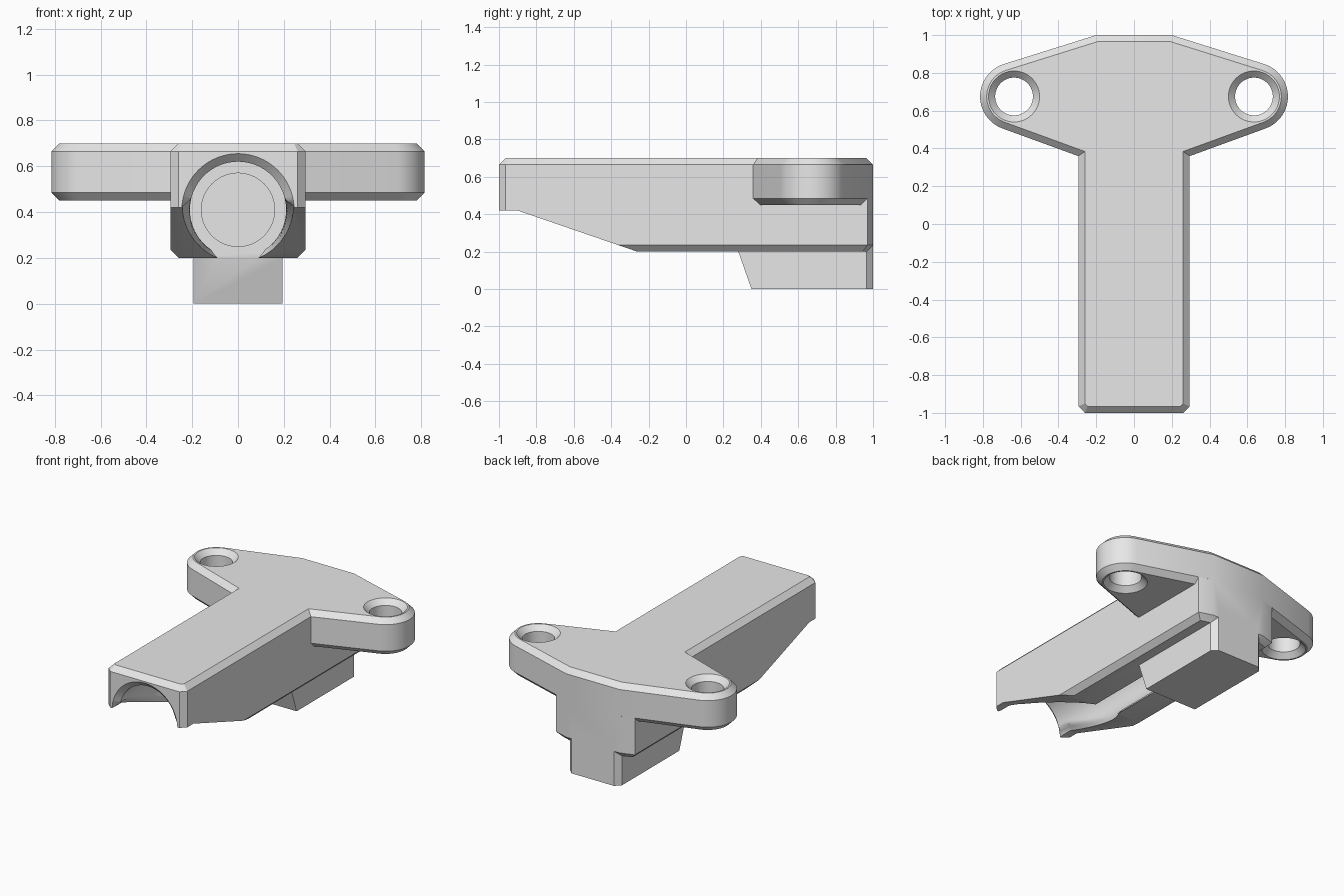
import bpy, bmesh, math
from mathutils import Vector

if "Cube" in bpy.data.objects:
    bpy.data.objects.remove(bpy.data.objects["Cube"])

C = 0.035  # chamfer used on nearly every edge

grey = bpy.data.materials.new("light_grey")
grey.diffuse_color = (0.8, 0.8, 0.8, 1)
grey.use_nodes = True
grey.node_tree.nodes["Principled BSDF"].inputs["Base Color"].default_value = grey.diffuse_color


def loft(name, rings):
    """Closed solid skinned through rings of equal point count."""
    bm = bmesh.new()
    loops = [[bm.verts.new(p) for p in r] for r in rings]
    n = len(loops[0])
    for a, b in zip(loops, loops[1:]):
        for i in range(n):
            j = (i + 1) % n
            bm.faces.new((a[i], a[j], b[j], b[i]))
    bm.faces.new(loops[0][::-1])
    bm.faces.new(loops[-1])
    bmesh.ops.recalc_face_normals(bm, faces=bm.faces)
    me = bpy.data.meshes.new(name)
    bm.to_mesh(me)
    bm.free()
    ob = bpy.data.objects.new(name, me)
    bpy.context.collection.objects.link(ob)
    me.materials.append(grey)
    return ob


def inset(pts, d):
    """Mitred inward offset of a counter-clockwise outline."""
    out = []
    for i, p in enumerate(pts):
        p = Vector(p)
        e1 = (p - Vector(pts[i - 1])).normalized()
        e2 = (Vector(pts[(i + 1) % len(pts)]) - p).normalized()
        n1, n2 = Vector((-e1.y, e1.x)), Vector((-e2.y, e2.x))
        out.append(p + (n1 + n2) * d / (1 + n1.dot(n2)))
    return out


def slab(name, pts, z0, z1):
    """Outline extruded upwards, chamfered at the bottom and top."""
    small = inset(pts, C)
    levels = ((small, z0), (pts, z0 + C), (pts, z1 - C), (small, z1))
    return loft(name, [[(p[0], p[1], z) for p in o] for o, z in levels])


def circle(r, n):
    return [(r * math.cos(2 * math.pi * i / n), r * math.sin(2 * math.pi * i / n)) for i in range(n)]


def combine(target, other, op):
    other.hide_render = True
    m = target.modifiers.new("join", 'BOOLEAN')
    m.operation, m.solver, m.object = op, 'EXACT', other
    bpy.context.view_layer.objects.active = target
    bpy.ops.object.modifier_apply(modifier=m.name)
    bpy.data.objects.remove(other, do_unlink=True)


# long bar
half = [(0.26, -1), (0.295, -0.965), (0.295, 0.97), (0.2, 1)]
body = slab("bracket_body", half + [(-x, y) for x, y in reversed(half)], 0.2, 0.7)

# sloped underside towards the front
prof = [(-1.1, 0.42), (-0.9, 0.42), (-0.26, 0.2), (-0.26, -0.1), (-1.1, -0.1)]
combine(body, loft("slope_cutter", [[(x, y, z) for y, z in prof] for x in (-0.5, 0.5)]), 'DIFFERENCE')

# winged mounting flange
HX, HY, R = 0.635, 0.675, 0.18
wing = []
for i in range(25):
    a = math.radians(-70 + 142.6 * i / 24)
    wing.append((HX + R * math.cos(a), HY + R * math.sin(a)))
wing.append((0.2, 1))
flange = slab("flange", [(0, 0.252)] + wing + [(-x, y) for x, y in reversed(wing)], 0.45, 0.7)
combine(body, flange, 'UNION')

# lower block with a slanted front and chamfered rear corners
rings = []
for z, y in ((0, 0.35), (0.2, 0.28), (0.3, 0.28)):
    rings.append([(-0.195, y, z), (0.195, y, z), (0.195, 0.965, z),
                  (0.16, 1, z), (-0.16, 1, z), (-0.195, 0.965, z)])
combine(body, loft("lower_block", rings), 'UNION')

# screw holes, countersunk on both sides
for sx in (-1, 1):
    levels = ((0.4, 0.135), (0.45, 0.135), (0.485, 0.1), (0.665, 0.1), (0.7, 0.135), (0.8, 0.135))
    hole = loft("hole_cutter", [[(sx * HX + x, HY + y, z) for x, y in circle(r, 48)] for z, r in levels])
    combine(body, hole, 'DIFFERENCE')


# lengthwise bore whose rim is chamfered along the front and the underside
def underside(y):
    return min(0.42, max(0.2, 0.42 - (y + 0.9) * 0.22 / 0.64))


BZ, BR = 0.41, 0.21
ys = [-1.1, -1, -0.965] + [-0.9 + 0.64 * i / 32 for i in range(33)] + [0.28]
rings = []
for y in ys:
    ring = []
    for ux, uz in circle(1, 96):
        h = BZ + BR * uz - underside(y)
        grow = min(C, max(0, C - h, -0.965 - y))
        ring.append((ux * (BR + grow), y, BZ + uz * (BR + grow)))
    rings.append(ring)
combine(body, loft("bore_cutter", rings), 'DIFFERENCE')

# narrower recess at the end of the bore
recess = loft("recess_cutter", [[(x, y, BZ + z) for x, z in circle(0.16, 64)] for y in (0.2, 0.5)])
combine(body, recess, 'DIFFERENCE')

# smooth curved faces, keep hard edges
bpy.ops.object.select_all(action='DESELECT')
body.select_set(True)
bpy.context.view_layer.objects.active = body
bpy.ops.object.shade_smooth_by_angle(angle=math.radians(25))
